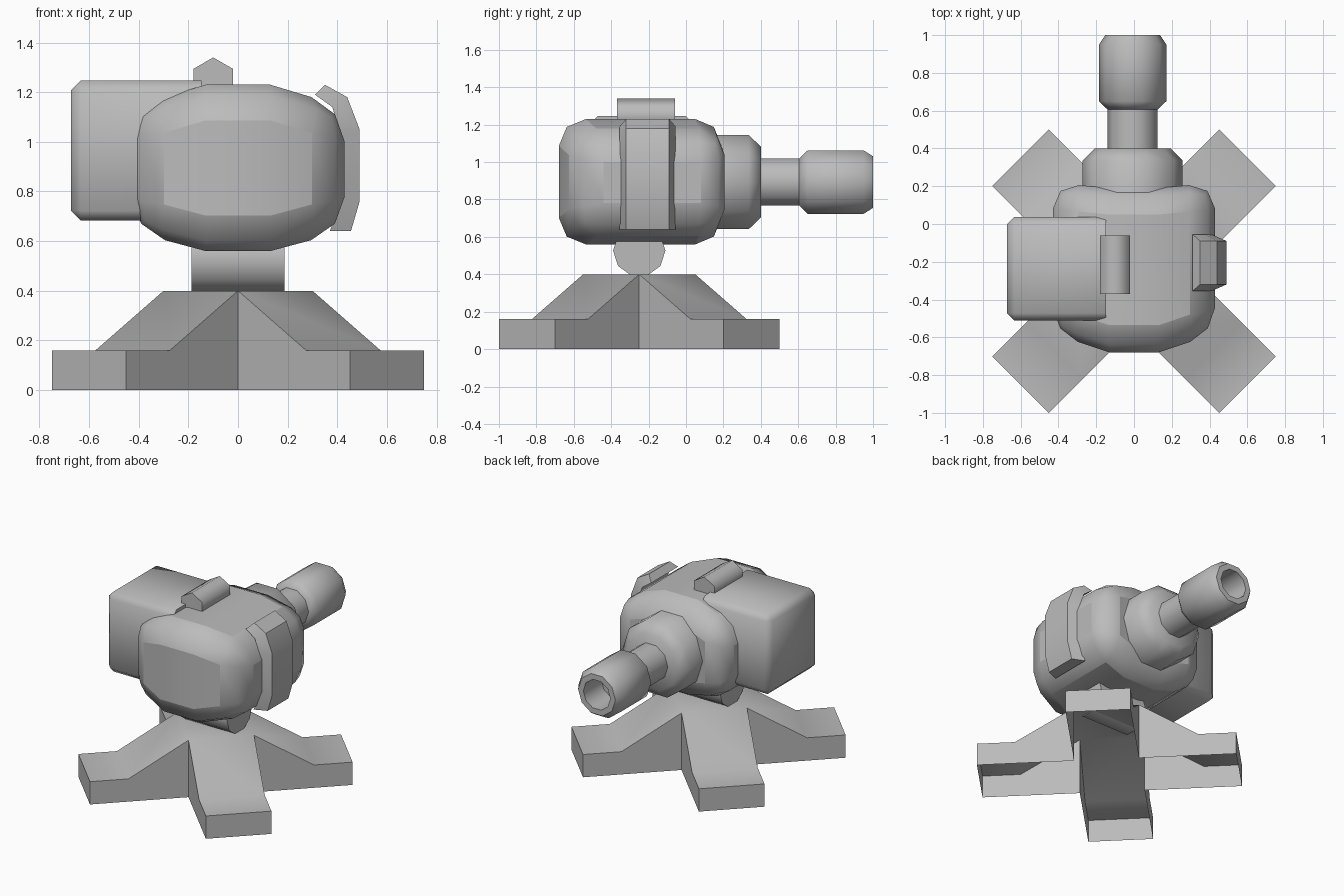
import bpy, bmesh
from math import radians, cos, sin, tau, sqrt
from mathutils import Vector, Matrix

if "Cube" in bpy.data.objects:
    bpy.data.objects.remove(bpy.data.objects["Cube"])

COLOUR = (0.5, 0.5, 0.5, 1)
grey = bpy.data.materials.new("plain_grey")
grey.use_nodes = True
grey.diffuse_color = COLOUR
grey.node_tree.nodes["Principled BSDF"].inputs["Base Color"].default_value = COLOUR


def finish(name, bm, angle):
    """Turn a bmesh into an object, smooth below the given angle."""
    bmesh.ops.remove_doubles(bm, verts=bm.verts, dist=0.0005)
    bmesh.ops.recalc_face_normals(bm, faces=bm.faces)
    mesh = bpy.data.meshes.new(name)
    bm.to_mesh(mesh)
    bm.free()
    mesh.materials.append(grey)
    mesh.shade_smooth()
    mesh.set_sharp_from_angle(angle=radians(angle))
    obj = bpy.data.objects.new(name, mesh)
    bpy.context.collection.objects.link(obj)
    return obj


def loft(name, rings, angle=50):
    """Skin a list of closed rings and cap both ends."""
    bm = bmesh.new()
    loops = [[bm.verts.new(p) for p in ring] for ring in rings]
    for a, b in zip(loops, loops[1:]):
        for i in range(len(a)):
            j = (i + 1) % len(a)
            bm.faces.new((a[i], a[j], b[j], b[i]))
    bm.faces.new(loops[0])
    bm.faces.new(loops[-1])
    return finish(name, bm, angle)


def ring_y(y, r, x, z, sides, turn=0):
    """Regular polygon facing along y."""
    return [(x + r * cos(tau * i / sides + turn), y, z + r * sin(tau * i / sides + turn))
            for i in range(sides)]


def turned(name, profile):
    """Ten-sided turned part on the barrel axis."""
    return loft(name, [ring_y(y, r, -0.007, 0.893, 10) for y, r in profile])


# Four-legged hollow stand
HALF = 0.212
bm = bmesh.new()
profile = [(HALF, 0.4), (0.6, 0.16), (0.849, 0.16), (0.849, 0)]
for k in range(4):
    spin = Matrix.Translation((0, -0.25, 0)) @ Matrix.Rotation(radians(45 + 90 * k), 4, 'Z')

    def vert(u, v, z):
        return bm.verts.new(spin @ Vector((u, v, z)))

    for (u0, z0), (u1, z1) in zip(profile, profile[1:]):
        bm.faces.new([vert(u0, -HALF, z0), vert(u1, -HALF, z1),
                      vert(u1, HALF, z1), vert(u0, HALF, z0)])
    for v in (-HALF, HALF):
        bm.faces.new([vert(u, v, z) for u, z in profile + [(HALF, 0)]])
d = HALF * sqrt(2)
bm.faces.new([bm.verts.new((x, y - 0.25, 0.4)) for x, y in ((d, 0), (0, d), (-d, 0), (0, -d))])
finish("stand", bm, 50)

# Swivel drum between stand and body
drum = [(y - 0.25, z + 0.527) for y, _, z in ring_y(0, 0.14, 0, 0, 10)]
loft("swivel_drum", [[(x, y, z) for y, z in drum] for x in (-0.187, 0.187)])


# Rounded body, bulging through the middle
def section(x, front, back, low, high):
    return [(x, front, low), (x, back, low), (x, back, high), (x, front, high)]


body = loft("body", [
    section(-0.43, -0.58, 0.22, 0.64, 1.14),
    section(-0.13, -0.68, 0.19, 0.56, 1.23),
    section(0.13, -0.68, 0.19, 0.56, 1.23),
    section(0.43, -0.58, 0.22, 0.64, 1.14)], 50)
bevel = body.modifiers.new("rounding", 'BEVEL')
bevel.width = 0.14
bevel.segments = 2
bevel.limit_method = 'ANGLE'
bevel.angle_limit = radians(40)

# Side box, chamfered except at the end buried in the body
bm = bmesh.new()
bmesh.ops.create_cube(bm, size=1, matrix=Matrix.Translation((-0.41, -0.237, 0.965))
                      @ Matrix.Diagonal((0.525, 0.55, 0.565, 1)))
edges = [e for e in bm.edges if min(v.co.x for v in e.verts) < -0.5]
bmesh.ops.bevel(bm, geom=edges, offset=0.04, segments=1, affect='EDGES')
finish("side_box", bm, 50)

# Curved side plate with chamfered long edges
outer = [(0.35, 1.23), (0.44, 1.18), (0.49, 1.05), (0.49, 0.76), (0.455, 0.64)]
inner = [(0.31, 1.19), (0.38, 1.14), (0.41, 1.04), (0.41, 0.75), (0.37, 0.64)]
loft("side_plate", [[(xi, -0.355, zi), (xo, -0.32, zo), (xo, -0.09, zo), (xi, -0.055, zi)]
                    for (xo, zo), (xi, zi) in zip(outer, inner)], 35)

# Hexagonal sight bar on top
loft("top_sight", [ring_y(y, 0.092, -0.1, 1.248, 6, radians(30)) for y in (-0.37, -0.06)], 62)

# Collar, barrel and hollow muzzle
turned("barrel_collar", [(0.1, 0.265), (0.335, 0.265), (0.4, 0.2)])
turned("barrel", [(0.3, 0.132), (0.65, 0.132)])
turned("muzzle", [(0.605, 0.132), (0.65, 0.178), (0.95, 0.178), (1.0, 0.145),
                  (1.0, 0.105), (0.8, 0.105)])
